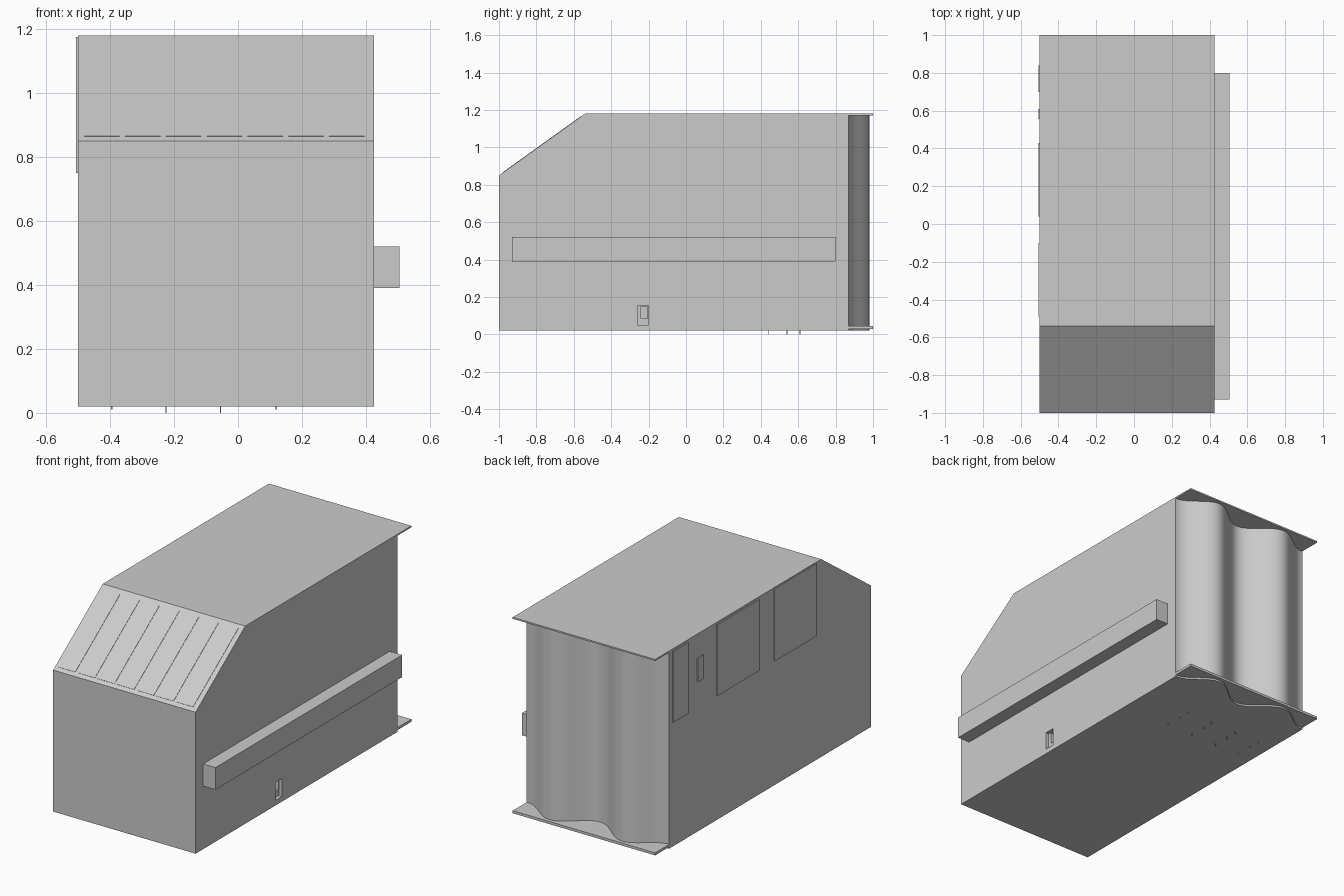
import bpy, bmesh, math
from mathutils import Vector

if "Cube" in bpy.data.objects:
    bpy.data.objects.remove(bpy.data.objects["Cube"])

XL, XR = -0.50, 0.425
RUN, RISE = 0.46, 0.33          # front roof slope


def make_object(name, bm):
    bmesh.ops.recalc_face_normals(bm, faces=bm.faces)
    mesh = bpy.data.meshes.new(name)
    bm.to_mesh(mesh)
    bm.free()
    ob = bpy.data.objects.new(name, mesh)
    bpy.context.collection.objects.link(ob)
    return ob


def prism(points, shift):
    """Closed solid from a planar outline swept along a vector."""
    bm = bmesh.new()
    face = bm.faces.new([bm.verts.new(p) for p in points])
    res = bmesh.ops.extrude_face_region(bm, geom=[face], use_keep_orig=True)
    verts = [g for g in res["geom"] if isinstance(g, bmesh.types.BMVert)]
    bmesh.ops.translate(bm, verts=verts, vec=shift)
    return bm


def box(name, x0, x1, y0, y1, z0, z1):
    pts = [(x0, y0, z0), (x1, y0, z0), (x1, y1, z0), (x0, y1, z0)]
    return make_object(name, prism(pts, (0, 0, z1 - z0)))


# Main body: plan outline with a wavy back wall, front top corner sliced off
outline = [(XL, -1, 0.02), (XR, -1, 0.02)]
steps, width = 48, XR - XL
for i in range(steps + 1):
    t = i / steps
    y = 0.87 - 0.02 * math.sin(math.pi * t) + 0.124 * math.sin(2 * math.pi * t) ** 2
    outline.append((XR - t * width, y, 0.02))
bm = prism(outline, (0, 0, 1.154))
cut = bmesh.ops.bisect_plane(bm, geom=bm.verts[:] + bm.edges[:] + bm.faces[:],
                             plane_co=(0, -0.54, 1.172), plane_no=(0, -RISE, RUN),
                             clear_outer=True)
bmesh.ops.edgeloop_fill(bm, edges=[e for e in cut["geom_cut"]
                                   if isinstance(e, bmesh.types.BMEdge)])
body = make_object("main_body", bm)

# Small stepped recess low on the right wall
for i, (y0, y1, z0, z1, depth) in enumerate([(-0.26, -0.20, 0.05, 0.155, 0.02),
                                             (-0.24, -0.205, 0.085, 0.15, 0.04)]):
    cutter = box(f"recess_cutter_{i}", XR - depth, XR + 0.05, y0, y1, z0, z1)
    cutter.hide_render = True
    cutter.hide_viewport = True
    mod = body.modifiers.new("recess", "BOOLEAN")
    mod.operation, mod.object, mod.solver = "DIFFERENCE", cutter, "EXACT"

# Smooth wave, sharp corners
bpy.context.view_layer.objects.active = body
body.select_set(True)
bpy.ops.object.shade_smooth_by_angle(angle=math.radians(30))
body.select_set(False)

# Thin folded roof sheet overhanging the back
roof = [(-1, 0.85), (-0.54, 1.18), (1, 1.18), (1, 1.171), (-0.54, 1.171), (-1, 0.841)]
make_object("roof_sheet", prism([(XL, y, z) for y, z in roof], (width, 0, 0)))

# Floor plate overhanging the back
box("floor_plate", XL, XR, -1, 1, 0.03, 0.045)

# Row of seven panes on the sloped roof
slope = Vector((0, RUN, RISE)).normalized()
normal = Vector((0, -RISE, RUN)).normalized()
base = Vector((0, -1, 0.85))
for i in range(7):
    x0 = -0.48 + i * 0.1275
    a = base + slope * 0.025 - normal * 0.002
    b = base + slope * 0.54 - normal * 0.002
    pts = [(x, p.y, p.z) for x, p in ((x0, a), (x0 + 0.11, a), (x0 + 0.11, b), (x0, b))]
    make_object(f"roof_pane_{i + 1}", prism(pts, normal * 0.004))

# Long box along the right wall
box("side_box", XR - 0.005, 0.505, -0.93, 0.80, 0.39, 0.52)

# Thin panels on the left wall
for name, y0, y1, z0, z1 in [("narrow_window", 0.70, 0.84, 0.75, 1.168),
                             ("small_hatch", 0.555, 0.61, 0.90, 1.04),
                             ("wide_window_back", 0.04, 0.43, 0.75, 1.168),
                             ("wide_window_front", -0.49, -0.10, 0.75, 1.175)]:
    box(name, -0.506, XL + 0.01, y0, y1, z0, z1)

# Tiny feet under the floor
for i, x in enumerate((-0.395, -0.225, -0.055, 0.12)):
    for j, y in enumerate((0.44, 0.54, 0.61)):
        box(f"foot_{i}_{j}", x - 0.002, x + 0.002, y - 0.002, y + 0.002,
            0.0 if i in (1, 2) else 0.01, 0.03)
